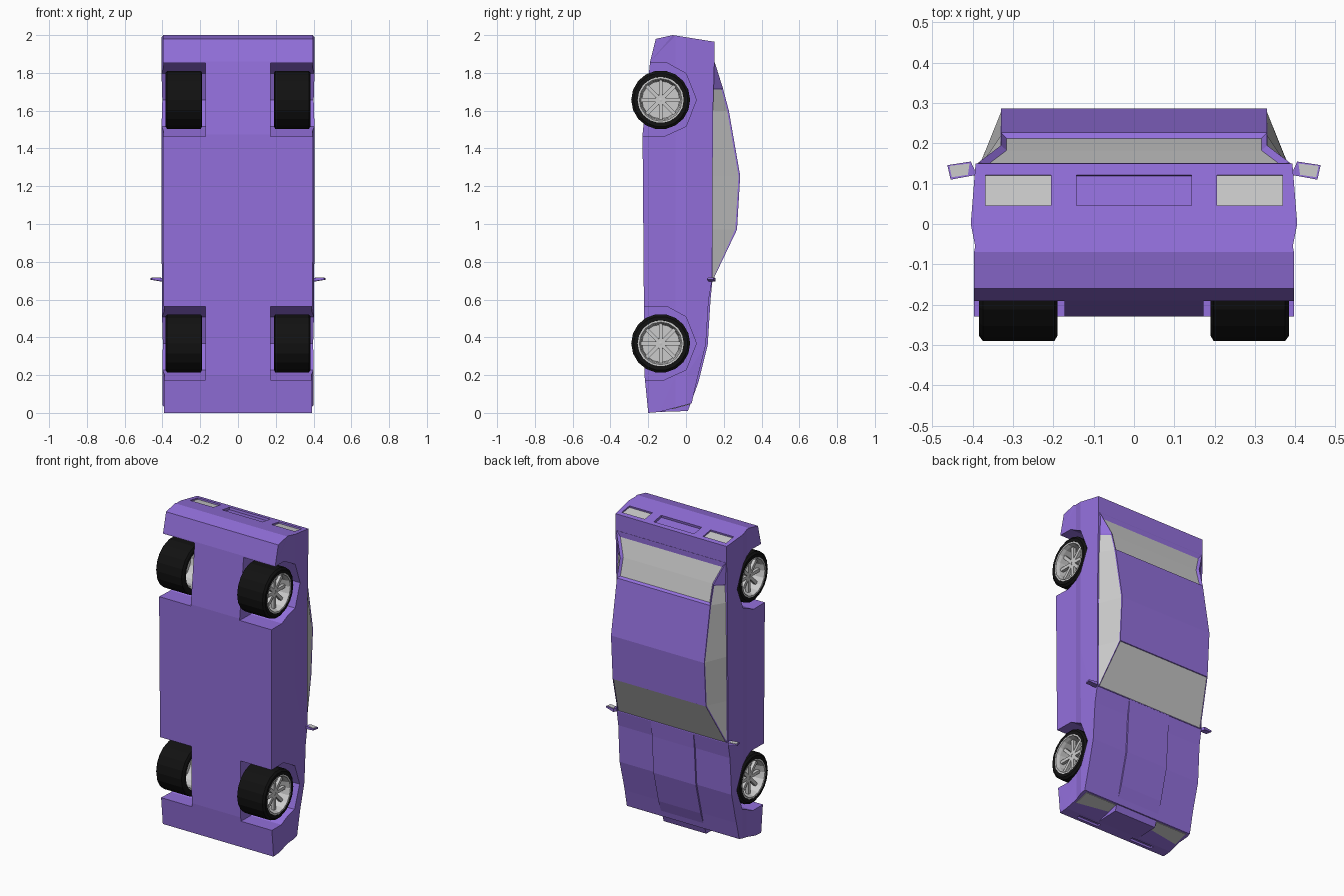
import bpy, bmesh, math
from mathutils import Vector, Matrix

if "Cube" in bpy.data.objects:
    bpy.data.objects.remove(bpy.data.objects["Cube"])


def material(name, col):
    m = bpy.data.materials.new(name)
    m.diffuse_color = (*col, 1)
    m.use_nodes = True
    m.node_tree.nodes["Principled BSDF"].inputs["Base Color"].default_value = m.diffuse_color
    return m


PURPLE = material("purple_paint", (0.29, 0.16, 0.71))
BLACK = material("black_rubber", (0.006, 0.006, 0.006))
GREY = material("grey_glass", (0.6, 0.6, 0.6))


def finish(name, bm, *mats):
    bmesh.ops.recalc_face_normals(bm, faces=bm.faces)
    me = bpy.data.meshes.new(name)
    bm.to_mesh(me)
    bm.free()
    ob = bpy.data.objects.new(name, me)
    bpy.context.collection.objects.link(ob)
    for m in mats:
        me.materials.append(m)
    return ob


def prism_bm(pts, lo, hi, axis="x"):
    """Extrude a (y, z) outline along x, or an (x, y) outline along z."""
    bm = bmesh.new()
    put = (lambda p, t: (t, p[0], p[1])) if axis == "x" else (lambda p, t: (p[0], p[1], t))
    a = [bm.verts.new(put(p, lo)) for p in pts]
    b = [bm.verts.new(put(p, hi)) for p in pts]
    bm.faces.new(a)
    bm.faces.new(b[::-1])
    for i in range(len(pts)):
        j = (i + 1) % len(pts)
        bm.faces.new((a[i], b[i], b[j], a[j]))
    bmesh.ops.recalc_face_normals(bm, faces=bm.faces)
    return bm


def box_bm(center, size, rot_x=0.0):
    bm = bmesh.new()
    mat = Matrix.Translation(center) @ Matrix.Rotation(rot_x, 4, "X") @ Matrix.Diagonal((*size, 1))
    bmesh.ops.create_cube(bm, size=1, matrix=mat)
    return bm


def cut(target, cutter):
    cutter.hide_render = True
    mod = target.modifiers.new("cut", "BOOLEAN")
    mod.operation = "DIFFERENCE"
    mod.solver = "EXACT"
    mod.object = cutter
    bpy.context.view_layer.objects.active = target
    bpy.ops.object.modifier_apply(modifier=mod.name)
    bpy.data.objects.remove(cutter)


# Lower body: side profile extruded across, then given slightly bulged flanks
profile = [(-0.20, 0.0), (-0.14, 0.005), (0.03, 0.05), (0.055, 0.16), (0.105, 0.36), (0.12, 0.6),
           (0.138, 0.70), (0.143, 1.6), (0.15, 1.85), (0.15, 1.965), (-0.07, 2.0), (-0.16, 1.98),
           (-0.19, 1.86), (-0.23, 1.475), (-0.22, 0.2)]
bm = prism_bm(profile, -1, 1)
for co, no in [((0, 0, 0), (0, 1, 0)), ((0, -0.055, 0), (0, 1, 0)), ((0, 0, 0.2), (0, 0, 1)),
               ((0, 0, 1.0), (0, 0, 1)), ((0, 0, 1.6), (0, 0, 1))]:
    bmesh.ops.bisect_plane(bm, geom=bm.verts[:] + bm.edges[:] + bm.faces[:], plane_co=co, plane_no=no)
for v in bm.verts:
    y, z = v.co.y, v.co.z
    if y > 0:
        w = 0.405 - 0.012 * y / 0.15
    elif y > -0.055:
        w = 0.405 + 0.011 * y / 0.055
    else:
        w = 0.397
    v.co.x = math.copysign(w - (0.005 if z < 0.3 else 0), v.co.x)
bmesh.ops.triangulate(bm, faces=[f for f in bm.faces if abs(f.normal.x) > 0.5])
body = finish("body", bm, PURPLE)

# Wheel wells
arch = [(-0.4, 0.195), (-0.10, 0.195), (0.0, 0.14), (0.055, 0.0), (0.0, -0.14), (-0.12, -0.195), (-0.4, -0.19)]
WHEEL_Z = (0.368, 1.657)
for z in WHEEL_Z:
    for s in (-1, 1):
        lo, hi = sorted((s * 0.173, s * 0.6))
        cut(body, finish("well_cutter", prism_bm([(y, z + d) for y, d in arch], lo, hi), PURPLE))

# Tail lamps and number plate recess
tilt = -math.atan2(0.035, 0.22)
for name, x, w in [("tail_lamp_left", -0.2875, 0.163), ("tail_lamp_right", 0.2875, 0.163), ("plate", 0, 0.286)]:
    cut(body, finish("recess_cutter", box_bm((x, 0.0835, 1.9755), (w, 0.077, 0.03), tilt), PURPLE))
    if name != "plate":
        finish(name, box_bm((x, 0.0835, 1.962), (w, 0.077, 0.008), tilt), GREY)

# Front grille recess
for x in (-0.2, 0.2):
    cut(body, finish("grille_cutter", box_bm((x, -0.17, 0.0), (0.16, 0.025, 0.03)), PURPLE))

# Raised hood centre running down to the nose
hood = [(-0.14, 0.005), (0.01, 0.01), (0.065, 0.16), (0.115, 0.36), (0.13, 0.6), (0.14, 0.70), (0.05, 0.70),
        (-0.10, 0.2)]
finish("hood_bulge", prism_bm(hood, -0.15, 0.15), PURPLE)

# Headlights on the cut-back nose corners
for s in (-1, 1):
    bm = bmesh.new()
    quad = [(0.155, -0.045, 0.027), (0.375, -0.075, 0.019), (0.375, 0.02, 0.044), (0.155, 0.02, 0.044)]
    vs = [bm.verts.new((s * x, y, z)) for x, y, z in quad]
    f = bm.faces.new(vs)
    r = bmesh.ops.extrude_face_region(bm, geom=[f])
    for v in r["geom"]:
        if isinstance(v, bmesh.types.BMVert):
            v.co.z += 0.015
    finish("headlight", bm, GREY)

# Cabin: lofted sections, glass inset into the shell
stations = [(0.70, 0.385, 0.141), (0.97, 0.33, 0.27), (1.255, 0.33, 0.287), (1.60, 0.33, 0.227),
            (1.72, 0.33, 0.195), (1.86, 0.388, 0.151)]
bm = bmesh.new()
rings = []
for z, w, y in stations:
    rings.append([bm.verts.new(c) for c in ((-0.392, 0.136, z), (-w, y, z), (w, y, z), (0.392, 0.136, z))])
strips = [[], [], [], []]
for a, b in zip(rings, rings[1:]):
    for i in range(4):
        j = (i + 1) % 4
        strips[i].append(bm.faces.new((a[i], a[j], b[j], b[i])))
bm.faces.new(rings[0])
bm.faces.new(rings[-1][::-1])
bmesh.ops.recalc_face_normals(bm, faces=bm.faces)
for faces, edge, depth in [(strips[0][:4], 0.008, -0.004), (strips[2][:4], 0.008, -0.004),
                           (strips[1][3:], 0.014, -0.012), (strips[1][:1], 0.004, -0.003)]:
    bmesh.ops.inset_region(bm, faces=faces, thickness=edge, depth=depth, use_even_offset=True)
    for f in faces:
        f.material_index = 1
finish("cabin", bm, PURPLE, GREY)

# Door mirrors
for s in (-1, 1):
    shell = [(s * x, y) for x, y in ((0.39, 0.122), (0.455, 0.110), (0.463, 0.146), (0.405, 0.155))]
    glass = [(s * x, y) for x, y in ((0.412, 0.122), (0.452, 0.116), (0.458, 0.144), (0.408, 0.150))]
    bm = prism_bm(shell, 0.695, 0.715, "z")
    for v in bm.verts:
        if v.co.z < 0.7 and abs(v.co.x) > 0.43:
            v.co.z += 0.01
    finish("mirror", bm, PURPLE)
    finish("mirror_glass", prism_bm(glass, 0.712, 0.717, "z"), GREY)


def lathe_bm(outline, center, s, n):
    """Spin an (x, radius) outline about the wheel axle."""
    bm = bmesh.new()
    vs = [bm.verts.new((x * s, r, 0)) for x, r in outline]
    es = [bm.edges.new(p) for p in zip(vs, vs[1:])]
    bmesh.ops.spin(bm, geom=vs + es, cent=(0, 0, 0), axis=(1, 0, 0), angle=math.tau, steps=n)
    bmesh.ops.remove_doubles(bm, verts=bm.verts, dist=1e-4)
    bmesh.ops.translate(bm, verts=bm.verts, vec=center)
    return bm


# Wheels: tyre, dished rim and spokes
tyre = [(0.19, 0.122), (0.19, 0.143), (0.197, 0.156), (0.375, 0.156), (0.385, 0.143), (0.385, 0.122),
        (0.36, 0.118), (0.21, 0.118), (0.19, 0.122)]
rim = [(0.192, 0.122), (0.21, 0.108), (0.31, 0.10), (0.31, 0.0)]
lip = [(0.31, 0.10), (0.365, 0.106), (0.385, 0.113), (0.385, 0.123), (0.31, 0.119)]
for z in WHEEL_Z:
    for s in (-1, 1):
        c = Vector((0, -0.134, z))
        finish("tyre", lathe_bm(tyre, c, s, 18), BLACK)
        finish("rim_dish", lathe_bm(rim, c, s, 16), GREY)
        finish("rim_lip", lathe_bm(lip, c, s, 16), GREY)
        finish("hub", lathe_bm([(0.31, 0.03), (0.352, 0.022), (0.355, 0.0)], c, s, 16), GREY)
        bm = bmesh.new()
        for k in range(8):
            m = (Matrix.Translation(c) @ Matrix.Rotation(k * math.tau / 8, 4, "X")
                 @ Matrix.Translation((s * 0.345, 0.06, 0)) @ Matrix.Diagonal((0.02, 0.10, 0.02, 1)))
            bmesh.ops.create_cube(bm, size=1, matrix=m)
        finish("spokes", bm, GREY)
